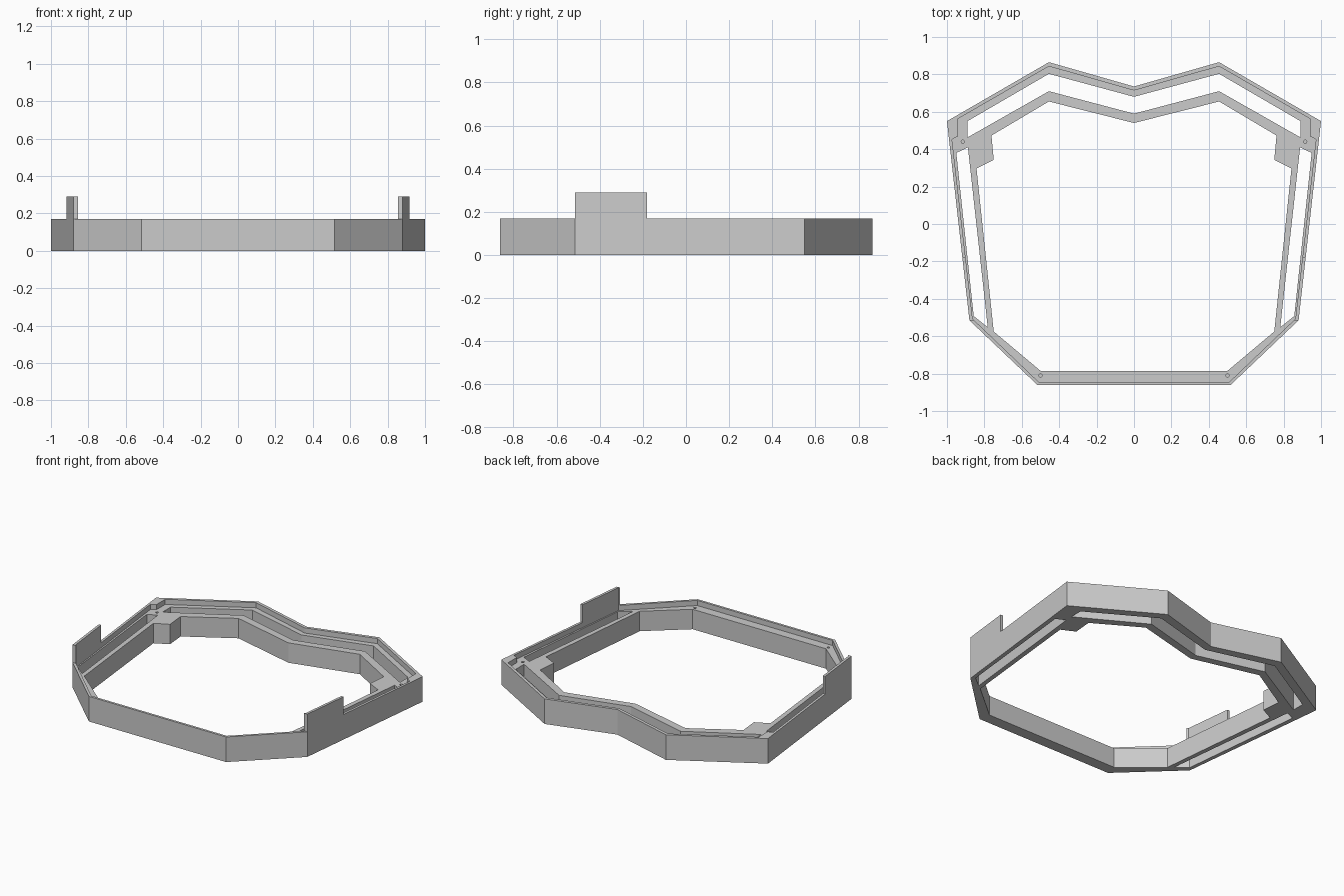
import bpy
import bmesh

cube = bpy.data.objects.get("Cube")
if cube:
    bpy.data.objects.remove(cube, do_unlink=True)

LEDGE, RIM, TAB = 0.135, 0.17, 0.29

grey = bpy.data.materials.new("plain_grey")
grey.use_nodes = True
colour = (0.6, 0.6, 0.6, 1)
grey.diffuse_color = colour
grey.node_tree.nodes["Principled BSDF"].inputs["Base Color"].default_value = colour


def mirrored(half):
    """Close a half outline by mirroring it across x = 0."""
    return half + [(-x, y) for x, y in reversed(half) if x > 0]


def flip(points):
    return [(-x, y) for x, y in reversed(points)]


def prism(name, points, low, high):
    bm = bmesh.new()
    face = bm.faces.new([bm.verts.new((x, y, low)) for x, y in points])
    top = bmesh.ops.extrude_face_region(bm, geom=[face])["geom"]
    verts = [v for v in top if isinstance(v, bmesh.types.BMVert)]
    bmesh.ops.translate(bm, verts=verts, vec=(0, 0, high - low))
    bmesh.ops.recalc_face_normals(bm, faces=bm.faces)
    mesh = bpy.data.meshes.new(name)
    bm.to_mesh(mesh)
    bm.free()
    mesh.materials.append(grey)
    obj = bpy.data.objects.new(name, mesh)
    bpy.context.collection.objects.link(obj)
    return obj


def cut(target, cutter):
    cutter.hide_render = True
    mod = target.modifiers.new("cut", "BOOLEAN")
    mod.operation = "DIFFERENCE"
    mod.solver = "EXACT"
    mod.object = cutter
    bpy.context.view_layer.objects.active = target
    bpy.ops.object.modifier_apply(modifier=mod.name)
    bpy.data.objects.remove(cutter, do_unlink=True)


# Solid body, tall enough to hold the side tabs
outline = [(0, 0.735), (0.455, 0.865), (1, 0.55), (0.88, -0.515), (0.515, -0.862)]
frame = prism("frame", mirrored(outline), 0, TAB)

# Trim to rim height in front of and behind the tabs
for y0, y1 in ((-0.18, 1.2), (-1.2, -0.515)):
    cut(frame, prism("trim", [(-1.2, y0), (1.2, y0), (1.2, y1), (-1.2, y1)], RIM, 0.5))

# Recess that leaves a thin raised rim above the ledge
recess = [(0, 0.714), (0.455, 0.843), (0.94, 0.563), (0.94, 0.47), (0.973, 0.452),
          (0.863, -0.507), (0.508, -0.846)]
cut(frame, prism("recess", mirrored(recess), LEDGE, 0.5))

# Central opening with the thicker shoulder blocks
opening = [(0, 0.54), (0.455, 0.655), (0.762, 0.473), (0.75, 0.343), (0.842, 0.297),
           (0.75, -0.575), (0.5, -0.785)]
cut(frame, prism("opening", mirrored(opening), -0.1, 0.5))

# Slot between the outer and inner back walls
slot_outer = [(0, 0.68), (0.455, 0.803), (0.89, 0.55), (0.89, 0.463)]
slot_inner = [(0.455, 0.71), (0, 0.59), (-0.455, 0.71)]
cut(frame, prism("back_slot", slot_outer + slot_inner + flip(slot_outer[1:]), -0.1, 0.5))

# Side slots
side = [(0.95, 0.38), (0.888, 0.41), (0.782, -0.552), (0.857, -0.492)]
for points in (side, flip(side)):
    cut(frame, prism("side_slot", points, -0.1, 0.5))

# Small screw holes
for x, y in ((0.915, 0.44), (0.5, -0.81)):
    for s in (-1, 1):
        bpy.ops.mesh.primitive_cylinder_add(vertices=12, radius=0.009, depth=0.2,
                                            location=(s * x, y, 0.14))
        hole = bpy.context.object
        hole.data.materials.append(grey)
        cut(frame, hole)
